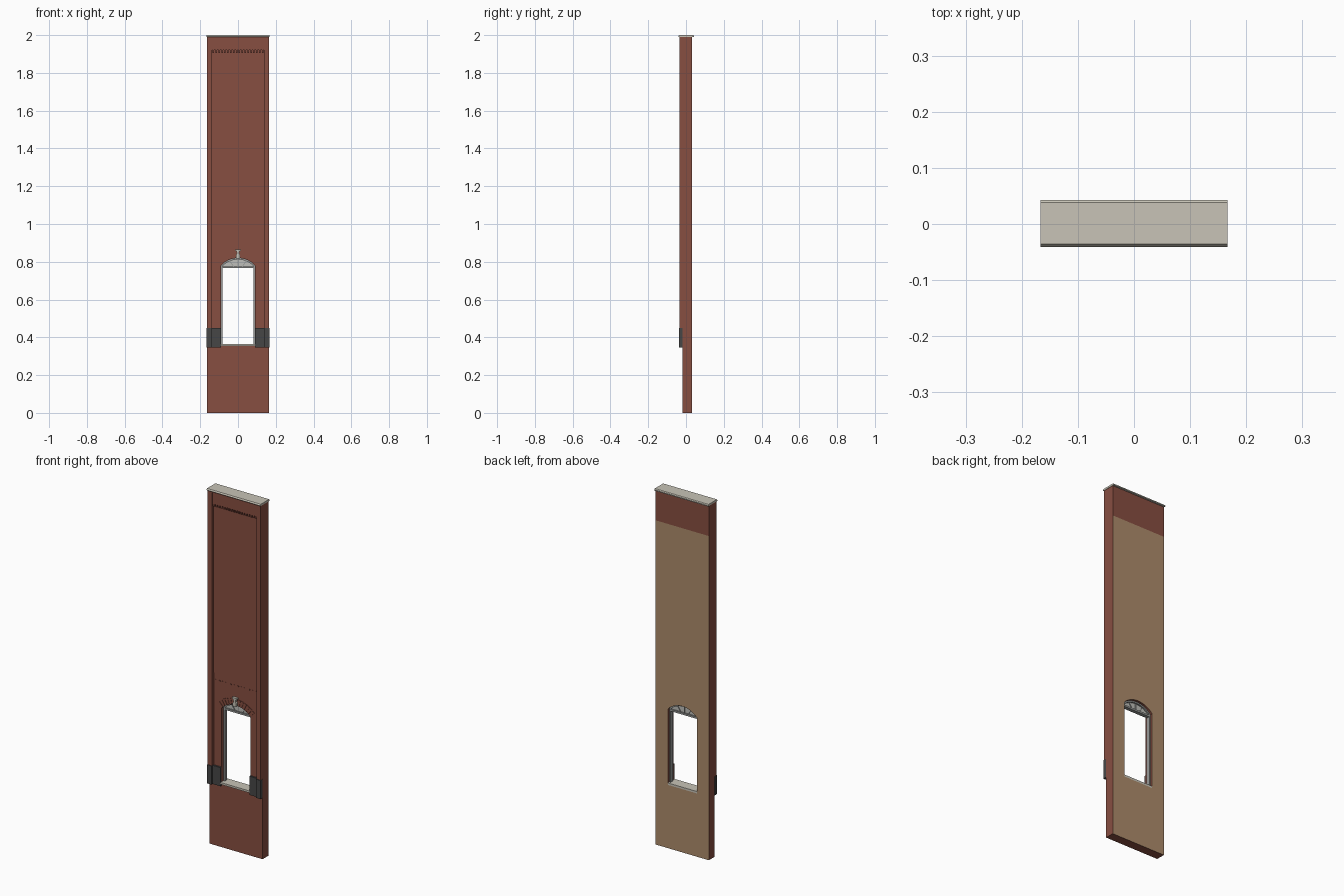
import bpy, bmesh, math
from mathutils import Vector

cube = bpy.data.objects.get("Cube")
if cube:
    bpy.data.objects.remove(cube, do_unlink=True)


def material(name, rgb):
    m = bpy.data.materials.new(name)
    m.use_nodes = True
    m.diffuse_color = (*rgb, 1)
    bsdf = next(n for n in m.node_tree.nodes if n.type == 'BSDF_PRINCIPLED')
    bsdf.inputs["Base Color"].default_value = (*rgb, 1)
    return m


BRICK = material("red brick", (0.245, 0.077, 0.053))
PLASTER = material("tan plaster", (0.42, 0.26, 0.147))
STONE = material("pale stone", (0.578, 0.552, 0.474))
GRANITE = material("dark granite", (0.062, 0.062, 0.062))
FRAME = material("grey frame", (0.32, 0.33, 0.32))
GLASS = material("pale pane", (0.52, 0.52, 0.49))


def finish(name, bm, *mats):
    bmesh.ops.recalc_face_normals(bm, faces=bm.faces)
    mesh = bpy.data.meshes.new(name)
    bm.to_mesh(mesh)
    bm.free()
    for m in mats:
        mesh.materials.append(m)
    ob = bpy.data.objects.new(name, mesh)
    bpy.context.collection.objects.link(ob)
    return ob


def add_prism(bm, points, direction):
    """Extrude a closed polygon of 3D points along a vector."""
    face = bm.faces.new([bm.verts.new(p) for p in points])
    geom = bmesh.ops.extrude_face_region(bm, geom=[face])["geom"]
    verts = [g for g in geom if isinstance(g, bmesh.types.BMVert)]
    bmesh.ops.translate(bm, verts=verts, vec=direction)


def front_prism(bm, outline, y0, y1):
    add_prism(bm, [(x, y0, z) for x, z in outline], Vector((0, y1 - y0, 0)))


def add_box(bm, x0, x1, y0, y1, z0, z1):
    front_prism(bm, [(x0, z0), (x1, z0), (x1, z1), (x0, z1)], y0, y1)


def box(name, mat, *size):
    bm = bmesh.new()
    add_box(bm, *size)
    return finish(name, bm, mat)


def prism(name, mat, outline, y0, y1):
    bm = bmesh.new()
    front_prism(bm, outline, y0, y1)
    return finish(name, bm, mat)


# Main proportions
W, FRONT, BACK, TOP = 0.165, -0.018, 0.033, 1.99
PANEL, SILL, SPRING, RISE, HALF = 0.138, 0.355, 0.78, 0.04, 0.09
R = (HALF ** 2 + RISE ** 2) / (2 * RISE)
CZ = SPRING + RISE - R
SPAN = math.asin(HALF / R)


def arc(radius, a0=-SPAN, a1=SPAN, n=16):
    steps = [a0 + (a1 - a0) * i / n for i in range(n + 1)]
    return [(radius * math.sin(a), CZ + radius * math.cos(a)) for a in steps]


# Wall core: brick, with plaster on the back below the parapet
bm = bmesh.new()
add_box(bm, -W, W, FRONT, BACK, 0, TOP)
bmesh.ops.bisect_plane(bm, geom=bm.verts[:] + bm.edges[:] + bm.faces[:],
                       plane_co=(0, 0, 1.82), plane_no=(0, 0, 1))
bmesh.ops.recalc_face_normals(bm, faces=bm.faces)
for f in bm.faces:
    if f.normal.y > 0.9 and f.calc_center_median().z < 1.82:
        f.material_index = 1
wall = finish("wall", bm, BRICK, PLASTER)

# Arched window opening
opening = [(HALF, SILL), (-HALF, SILL)] + arc(R)
cutter = prism("opening_cutter", BRICK, opening, -0.2, 0.2)
cutter.hide_render = True
cut = wall.modifiers.new("opening", 'BOOLEAN')
cut.operation, cut.solver, cut.object = 'DIFFERENCE', 'EXACT', cutter
bpy.context.view_layer.objects.active = wall
bpy.ops.object.modifier_apply(modifier=cut.name)
bpy.data.objects.remove(cutter, do_unlink=True)

# Pilasters with stepped granite blocks
for side, s in (("left", 1), ("right", -1)):
    def span(a, b):
        return sorted((s * a, s * b))
    box(side + "_pilaster", BRICK, *span(PANEL, W), -0.035, FRONT, 0.40, TOP)
    box(side + "_granite_outer", GRANITE, *span(PANEL, W + 0.001), -0.038, FRONT, 0.345, 0.45)
    box(side + "_granite_inner", GRANITE, *span(HALF, PANEL), -0.028, FRONT, 0.345, 0.45)

# Upper panel, frieze and dentils
box("upper_panel", BRICK, -PANEL, PANEL, -0.021, FRONT, 0.97, 1.92)
box("frieze", BRICK, -PANEL, PANEL, -0.031, FRONT, 1.92, 1.983)
box("frieze_top_course", BRICK, -PANEL, PANEL, -0.034, FRONT, 1.983, TOP)
bm = bmesh.new()
count = 18
for i in range(count):
    x = -PANEL + 2 * PANEL * (i + 0.5) / count
    add_box(bm, x - 0.004, x + 0.004, -0.029, -0.021, 1.906, 1.92)
finish("dentils", bm, BRICK)

# Row of small projecting bricks below the panel
bm = bmesh.new()
for i in range(12):
    x = -PANEL + 2 * PANEL * (i + 0.5) / 12
    add_box(bm, x - 0.006, x + 0.006, -0.0195, FRONT, 0.928, 0.933)
finish("header_course", bm, BRICK)

# Radiating arch bricks
bm = bmesh.new()
bricks = 13
step = 2 * SPAN / bricks
for i in range(bricks):
    a = -SPAN + i * step
    inner = arc(R, a + 0.01, a + step - 0.01, 2)
    outer = arc(R + 0.036, a + 0.01, a + step - 0.01, 2)
    front_prism(bm, inner + outer[::-1], -0.020, FRONT)
finish("arch_bricks", bm, BRICK)

# Keystone: flared head, narrow neck, wider foot
half = [(0.010, 0.818), (0.011, 0.835), (0.006, 0.845), (0.008, 0.856), (0.016, 0.860), (0.016, 0.866)]
prism("keystone", STONE, half + [(-x, z) for x, z in half[::-1]], -0.032, FRONT)

# Sill
box("sill", STONE, -HALF, HALF, -0.026, BACK, SILL, 0.366)

# Window frame: jambs, transom, arched head and fanlight
Y0, Y1, IN = 0.0, 0.02, 0.082
bm = bmesh.new()
for s in (-1, 1):
    add_box(bm, *sorted((s * IN, s * HALF)), Y0, Y1, 0.366, SPRING)
add_box(bm, -IN, IN, Y0, Y1, 0.766, 0.776)
front_prism(bm, arc(R) + arc(R - 0.008)[::-1], Y0, Y1)
for a in (-0.38, 0, 0.38):
    foot, tip = Vector((a * 0.06, 0.774)), Vector((R * math.sin(a), CZ + R * math.cos(a) - 0.004))
    d = (tip - foot).normalized() * 0.002
    n = Vector((-d.y, d.x))
    front_prism(bm, [foot + n, foot - n, tip - n, tip + n], 0.004, 0.016)
finish("window_frame", bm, FRAME)
prism("fanlight_pane", GLASS, [(IN, 0.772), (-IN, 0.772)] + arc(R - 0.004), 0.008, 0.012)

# Coping with bevelled long edges
bm = bmesh.new()
profile = [(-0.038, TOP), (-0.041, 1.993), (-0.036, 2.0), (0.038, 2.0), (0.043, 1.996), (0.043, TOP)]
add_prism(bm, [(-W - 0.002, y, z) for y, z in profile], Vector((2 * W + 0.004, 0, 0)))
finish("coping", bm, STONE)
